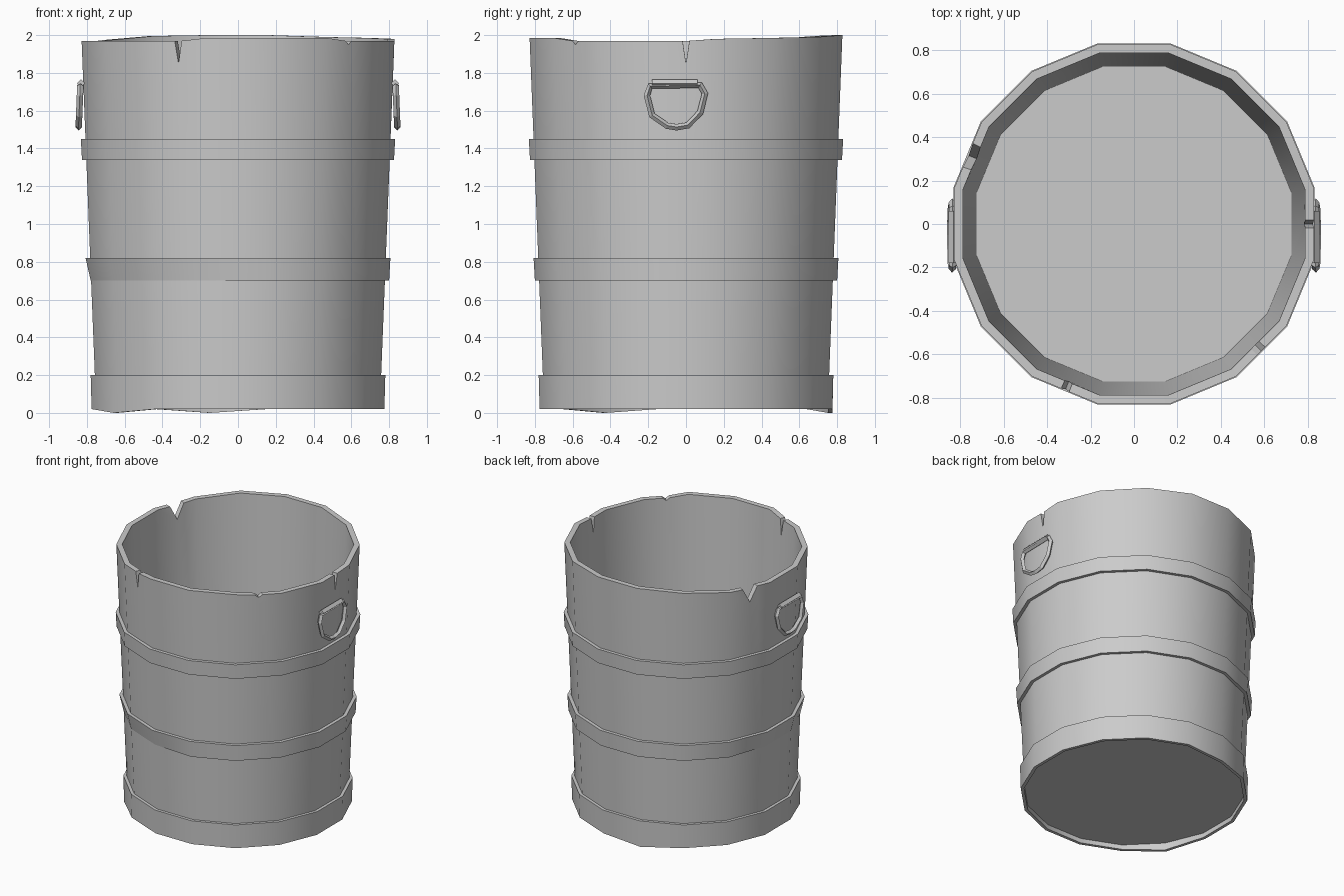
import bpy, bmesh, math

if "Cube" in bpy.data.objects:
    bpy.data.objects.remove(bpy.data.objects["Cube"])

N = 16
STEP = 2 * math.pi / N


def wall(z):
    """Outer wall distance (centre to flat side) at height z."""
    return 0.75 + 0.0395 * z


def corner(k, apothem, z):
    a = (k + 0.5) * STEP
    r = apothem / math.cos(STEP / 2)
    return (r * math.cos(a), r * math.sin(a), z)


def finish(name, bm):
    bmesh.ops.recalc_face_normals(bm, faces=bm.faces)
    me = bpy.data.meshes.new(name)
    bm.to_mesh(me)
    bm.free()
    ob = bpy.data.objects.new(name, me)
    bpy.context.collection.objects.link(ob)
    bpy.ops.object.select_all(action='DESELECT')
    ob.select_set(True)
    bpy.context.view_layer.objects.active = ob
    bpy.ops.object.shade_smooth_by_angle(angle=math.radians(30))
    return ob


def bridge(bm, lower, upper):
    for k in range(N):
        j = (k + 1) % N
        bm.faces.new((lower[k], lower[j], upper[j], upper[k]))


def ring(bm, apothem, z):
    """apothem and z may be numbers or functions of the corner index."""
    fa = apothem if callable(apothem) else lambda k: apothem
    fz = z if callable(z) else lambda k: z
    return [bm.verts.new(corner(k, fa(k), fz(k))) for k in range(N)]


# Bucket body: uneven rim with V notches in the middle of some sides
RIM = [1.98, 1.985, 1.99, 2.0, 2.0, 1.995, 1.975, 1.97,
       1.97, 1.97, 1.97, 1.985, 1.985, 1.985, 1.97, 1.97]
# side index: (half width as fraction of side, tip height)
NOTCH = {15: (0.055, 1.85), 6: (0.18, 1.86), 10: (0.06, 1.85), 13: (0.08, 1.95)}

FLOOR, UNDER = 0.09, 0.055
bm = bmesh.new()
out_low = ring(bm, wall(UNDER), UNDER)
in_low = ring(bm, 0.725, FLOOR)
out_top = ring(bm, 0.828, lambda k: RIM[k])
in_top = ring(bm, 0.788, lambda k: RIM[k])


def notch_points(k, top, apothem):
    """Extra rim vertices between corner k and the next one."""
    if k not in NOTCH:
        return []
    half, tip = NOTCH[k]
    a, b = top[k].co, top[(k + 1) % N].co
    pts = []
    for t, z in ((0.5 - half, 1.97), (0.5, tip), (0.5 + half, 1.97)):
        p = a.lerp(b, t)
        # keep the notch on the sloping wall
        s = (apothem - 0.038 * (1.97 - z)) / apothem
        pts.append(bm.verts.new((p.x * s, p.y * s, z)))
    return pts


for k in range(N):
    j = (k + 1) % N
    po = [out_top[k]] + notch_points(k, out_top, 0.828) + [out_top[j]]
    pi = [in_top[k]] + notch_points(k, in_top, 0.788) + [in_top[j]]
    bm.faces.new([out_low[k], out_low[j]] + po[::-1])
    bm.faces.new([in_low[j], in_low[k]] + pi)
    for i in range(len(po) - 1):
        bm.faces.new((po[i], po[i + 1], pi[i + 1], pi[i]))
bm.faces.new(in_low)
bm.faces.new(out_low[::-1])
finish("bucket_body", bm)


# Hoops: open strips ending on the wall
def hoop(name, rows):
    bm = bmesh.new()
    rings = [ring(bm, a, z) for a, z in rows]
    for lo, hi in zip(rings, rings[1:]):
        bridge(bm, lo, hi)
    return finish(name, bm)


hoop("upper_hoop", [(wall(1.34), 1.34), (0.826, 1.34), (0.832, 1.45), (wall(1.45), 1.45)])

# the middle hoop is pressed flush with the wall at the front left
pressed = lambda k: wall(0.70) + 0.002 if 7 <= k <= 11 else 0.800
hoop("middle_hoop", [(wall(0.70), 0.70), (pressed, 0.70), (0.807, 0.82), (wall(0.82), 0.82)])

# the bottom hoop hangs below the floor, with two bent-down corners
foot = lambda k: 0.0 if k in (4, 9) else 0.02
hoop("bottom_hoop", [(wall(UNDER), UNDER), (0.752, foot), (0.775, foot),
                     (0.78, 0.20), (wall(0.20), 0.20)])


# Handles: D-shaped ring hanging from a short bar, mirrored to the left side
def tube(name, pts, radius, closed):
    cu = bpy.data.curves.new(name, 'CURVE')
    cu.dimensions = '3D'
    cu.bevel_depth = radius
    cu.bevel_resolution = 0
    cu.use_fill_caps = True
    sp = cu.splines.new('POLY')
    sp.points.add(len(pts) - 1)
    for p, co in zip(sp.points, pts):
        p.co = (*co, 1)
    sp.use_cyclic_u = closed
    ob = bpy.data.objects.new(name, cu)
    bpy.context.collection.objects.link(ob)
    bpy.ops.object.select_all(action='DESELECT')
    ob.select_set(True)
    bpy.context.view_layer.objects.active = ob
    bpy.ops.object.convert(target='MESH')
    ob = bpy.context.view_layer.objects.active
    ob.name = name
    bpy.ops.object.shade_flat()
    ob.modifiers.new("mirror", 'MIRROR').use_axis = (True, False, False)
    return ob


D_PATH = [(-0.19, 1.73), (-0.207, 1.68), (-0.18, 1.575), (-0.10, 1.52), (-0.05, 1.512),
          (0.01, 1.522), (0.075, 1.59), (0.10, 1.69), (0.075, 1.735)]
tube("handle_rings", [(0.834 + 0.04 * (1.75 - z), y, z) for y, z in D_PATH], 0.017, True)
tube("handle_bars", [(0.832, -0.18, 1.745), (0.832, 0.06, 1.745)], 0.021, False)
